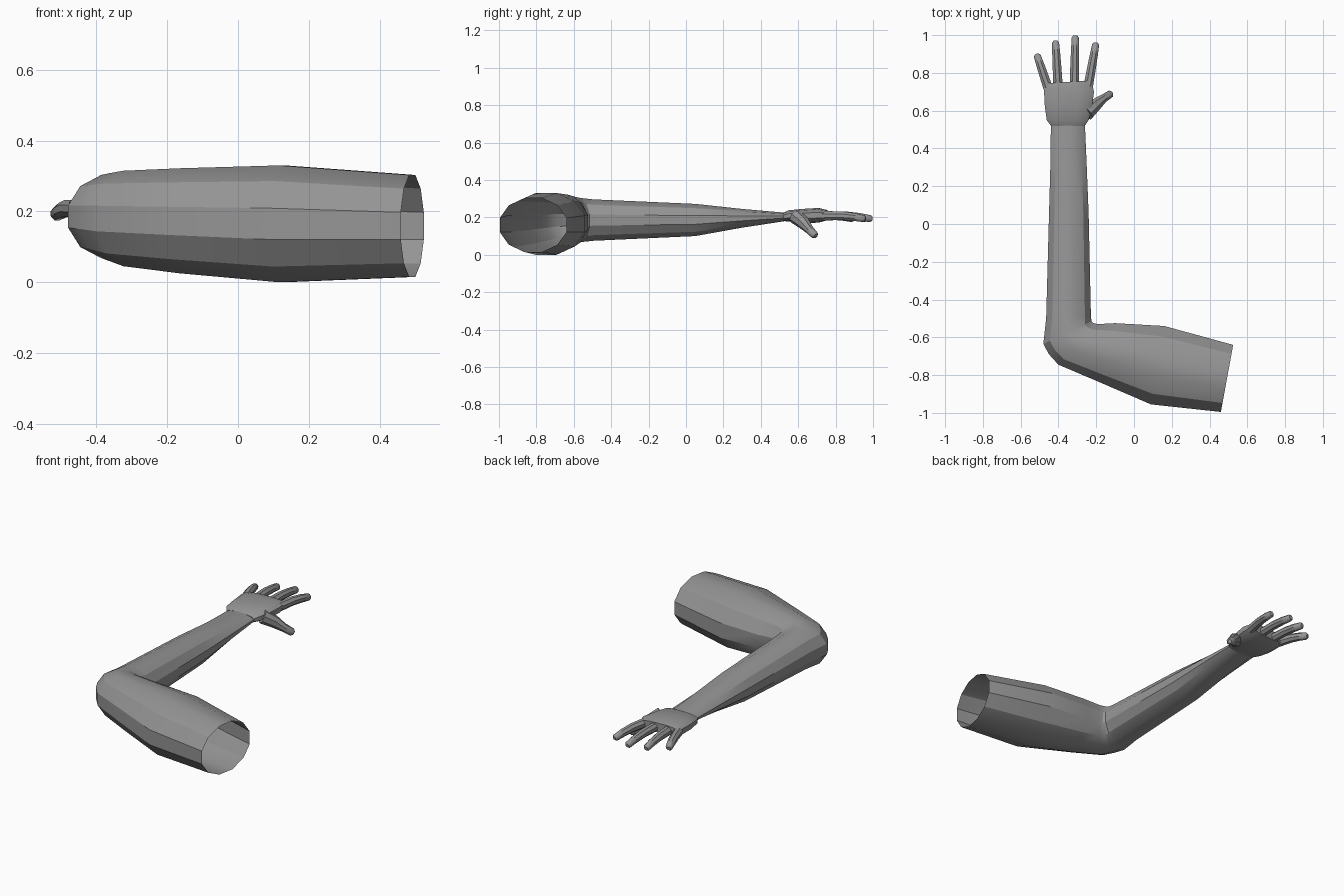
import bpy, bmesh, math
from mathutils import Vector

cube = bpy.data.objects.get("Cube")
if cube:
    bpy.data.objects.remove(cube, do_unlink=True)

grey = bpy.data.materials.new("plain grey")
grey.use_nodes = True
COLOUR = (0.3, 0.3, 0.3, 1)
grey.diffuse_color = COLOUR
grey.node_tree.nodes["Principled BSDF"].inputs["Base Color"].default_value = COLOUR


def ring_points(centre, across, up, sides, power=1.0):
    """Closed cross-section; power below one makes it boxier."""
    points = []
    for i in range(sides):
        angle = math.tau * (i + 0.5) / sides
        c, s = math.cos(angle), math.sin(angle)
        c = math.copysign(abs(c) ** power, c)
        s = math.copysign(abs(s) ** power, s)
        points.append(centre + across * c + up * s)
    return points


def loft(name, rings, cap_start, cap_end, angle):
    """Skin a list of rings into one surface."""
    bm = bmesh.new()
    loops = [[bm.verts.new(p) for p in ring] for ring in rings]
    count = len(loops[0])
    for a, b in zip(loops, loops[1:]):
        for i in range(count):
            j = (i + 1) % count
            bm.faces.new((a[i], a[j], b[j], b[i]))
    if cap_start:
        bm.faces.new(loops[0][::-1])
    if cap_end:
        bm.faces.new(loops[-1])
    bmesh.ops.recalc_face_normals(bm, faces=bm.faces)
    mesh = bpy.data.meshes.new(name)
    bm.to_mesh(mesh)
    bm.free()
    mesh.materials.append(grey)
    obj = bpy.data.objects.new(name, mesh)
    bpy.context.collection.objects.link(obj)
    bpy.ops.object.select_all(action="DESELECT")
    obj.select_set(True)
    bpy.context.view_layer.objects.active = obj
    bpy.ops.object.shade_smooth_by_angle(angle=math.radians(angle))
    return obj


def section(inner, outer, low, high, sides=12, power=1.0):
    """Ring spanning two plan points and a height range."""
    a, b = Vector((*inner, 0)), Vector((*outer, 0))
    fit = 1 / math.cos(math.pi / sides) ** power
    centre = (a + b) / 2 + Vector((0, 0, (low + high) / 2))
    up = Vector((0, 0, (high - low) / 2 * fit))
    return ring_points(centre, (a - b) / 2 * fit, up, sides, power)


# Upper arm, open at the shoulder, through the elbow to the wrist
arm = [
    ((0.525, -0.64), (0.46, -0.995), 0.015, 0.303),
    ((0.16, -0.54), (0.09, -0.955), 0.0, 0.33),
    ((-0.10, -0.525), (-0.20, -0.83), 0.025, 0.322),
    ((-0.19, -0.53), (-0.40, -0.745), 0.045, 0.315),
    ((-0.215, -0.525), (-0.45, -0.69), 0.06, 0.308),
    ((-0.225, -0.515), (-0.48, -0.635), 0.068, 0.303),
    ((-0.228, -0.49), (-0.465, -0.50), 0.075, 0.296),
    ((-0.24, 0.05), (-0.45, 0.05), 0.10, 0.272),
    ((-0.25, 0.30), (-0.443, 0.30), 0.145, 0.245),
    ((-0.26, 0.53), (-0.44, 0.53), 0.18, 0.225),
]
loft("arm", [section(*r) for r in arm], False, False, 28)

# Palm, boxier than the arm
palm = [
    ((-0.26, 0.52), (-0.44, 0.52), 0.18, 0.225),
    ((-0.24, 0.55), (-0.462, 0.55), 0.178, 0.238),
    ((-0.222, 0.62), (-0.472, 0.62), 0.168, 0.245),
    ((-0.212, 0.70), (-0.477, 0.715), 0.172, 0.25),
    ((-0.225, 0.76), (-0.47, 0.745), 0.185, 0.24),
]
loft("palm", [section(*r, power=0.7) for r in palm], True, True, 35)


def digit(name, path, radii):
    """Tapered finger along a path, rounded at the tip."""
    points = [Vector(p) for p in path]
    tip_dir = (points[-1] - points[-2]).normalized()
    points.append(points[-1] + tip_dir * radii[-1] * 0.5)
    radii = list(radii) + [radii[-1] * 0.55]
    rings = []
    for i, (p, r) in enumerate(zip(points, radii)):
        ahead = points[min(i + 1, len(points) - 1)] - points[max(i - 1, 0)]
        across = ahead.cross(Vector((0, 0, 1))).normalized()
        up = across.cross(ahead).normalized()
        rings.append(ring_points(p, across * r, up * r, 8))
    return loft(name, rings, True, True, 40)


# Four fingers: base and tip in plan
fingers = {
    "little_finger": ((-0.455, 0.72), (-0.512, 0.89)),
    "ring_finger": ((-0.402, 0.73), (-0.415, 0.96)),
    "middle_finger": ((-0.316, 0.73), (-0.311, 0.987)),
    "index_finger": ((-0.242, 0.73), (-0.203, 0.95)),
}
for name, (base, tip) in fingers.items():
    a, b = Vector((*base, 0.208)), Vector((*tip, 0.193))
    knuckle = a.lerp(b, 0.45) + Vector((0, 0, 0.008))
    joint = a.lerp(b, 0.75) + Vector((0, 0, 0.006))
    digit(name, [a, knuckle, joint, b], (0.027, 0.025, 0.023, 0.02))

# Thumb angled outward and down
digit("thumb", [(-0.25, 0.585, 0.205), (-0.205, 0.63, 0.17),
                (-0.165, 0.662, 0.133), (-0.126, 0.688, 0.105)],
      (0.04, 0.035, 0.024, 0.021))
